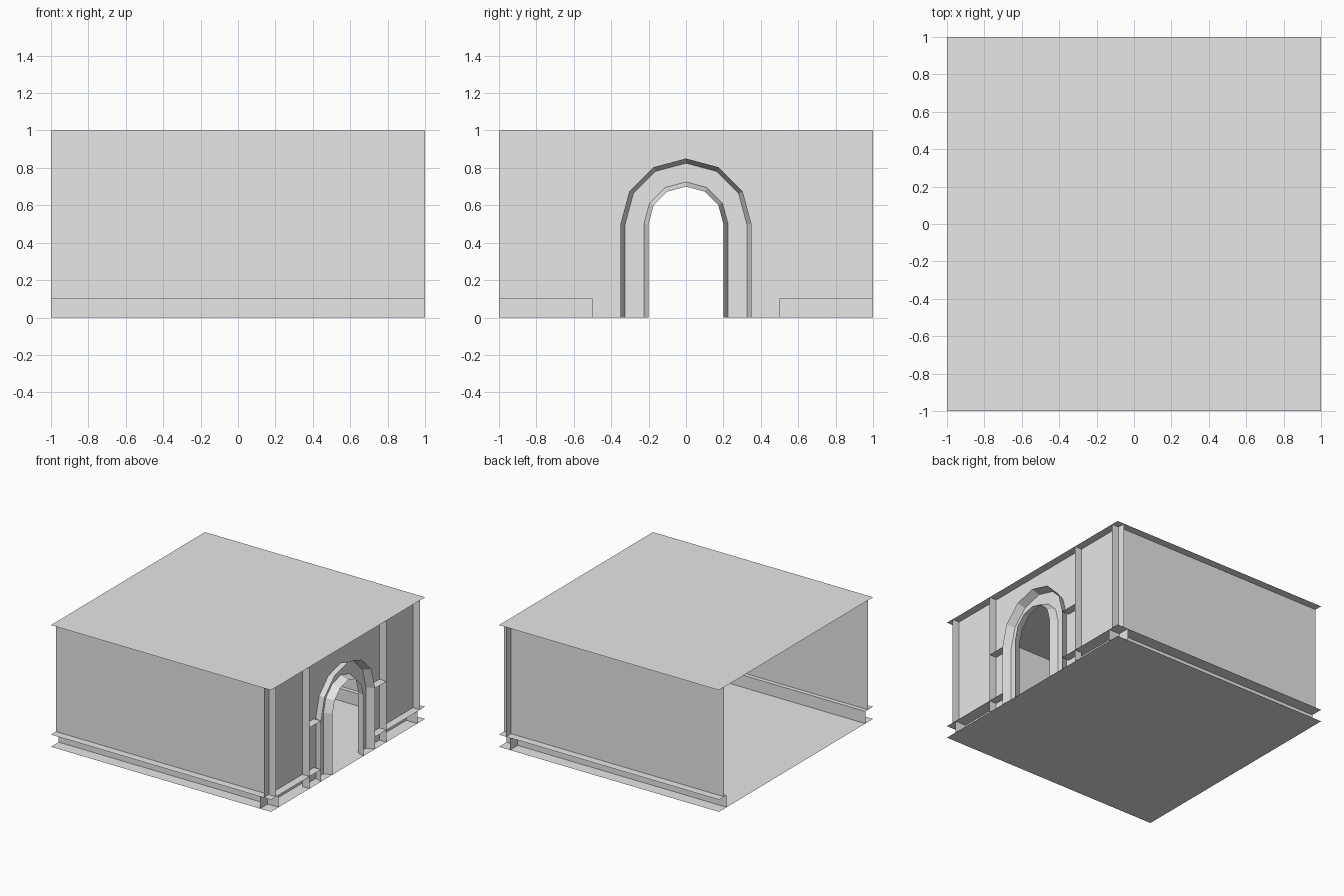
import bpy, math
from mathutils import Vector

old = bpy.data.objects.get("Cube")
if old:
    bpy.data.objects.remove(old, do_unlink=True)

stone = bpy.data.materials.new("light_grey_stone")
stone.use_nodes = True
stone.diffuse_color = (0.8, 0.8, 0.8, 1)
stone.node_tree.nodes["Principled BSDF"].inputs["Base Color"].default_value = (0.8, 0.8, 0.8, 1)

WALL, BASE, BASE_H, SPRING = 0.935, 0.9, 0.1, 0.5


def sheet(name, verts, faces):
    mesh = bpy.data.meshes.new(name)
    mesh.from_pydata(verts, [], faces)
    mesh.materials.append(stone)
    obj = bpy.data.objects.new(name, mesh)
    bpy.context.collection.objects.link(obj)
    return obj


def bridge(name, a, b):
    """Strip of quads between two paths of equal length."""
    n = len(a)
    return sheet(name, a + b, [(i, i + 1, n + i + 1, n + i) for i in range(n - 1)])


def flat(name, x, y, z):
    """Rectangle whose extent is zero along one axis."""
    if x[0] == x[1]:
        a, b = [(x[0], y[0], z[0]), (x[0], y[1], z[0])], [(x[0], y[0], z[1]), (x[0], y[1], z[1])]
    elif y[0] == y[1]:
        a, b = [(x[0], y[0], z[0]), (x[1], y[0], z[0])], [(x[0], y[0], z[1]), (x[1], y[0], z[1])]
    else:
        a, b = [(x[0], y[0], z[0]), (x[1], y[0], z[0])], [(x[0], y[1], z[0]), (x[1], y[1], z[0])]
    return bridge(name, a, b)


def arch(r, x):
    """Round-headed door outline, from one foot to the other."""
    head = [(x, -r * math.cos(i * math.pi / 6), SPRING + r * math.sin(i * math.pi / 6)) for i in range(7)]
    return [(x, -r, 0)] + head + [(x, r, 0)]


# Floor and ceiling
flat("floor", (-1, 1), (-1, 1), (0, 0))
flat("ceiling", (-1, 1), (-1, 1), (1, 1))

# Side walls, skirting and skirting ledges
for side, s in (("right", -1), ("left", 1)):
    flat(side + "_wall", (-1, 1), (s * WALL, s * WALL), (BASE_H, 1))
    flat(side + "_skirting", (-1, 1), (s * BASE, s * BASE), (0, BASE_H))
    flat(side + "_ledge", (-1, 1), (s * BASE, s), (BASE_H, BASE_H))

# Door wall: arched opening filled out to the rectangle around it
inner = arch(0.225, WALL)
rim = [(WALL, -0.5, 0), (WALL, -0.5, SPRING), (WALL, -0.5, 0.8), (WALL, -0.5, 1), (WALL, 0, 1),
       (WALL, 0.5, 1), (WALL, 0.5, 0.8), (WALL, 0.5, SPRING), (WALL, 0.5, 0)]
bridge("door_wall", inner, rim)
for side, s in (("right", -1), ("left", 1)):
    flat(side + "_door_wall_panel", (WALL, WALL), (s * 0.5, s), (BASE_H, 1))
    flat(side + "_door_skirting", (BASE, BASE), (s * 0.35, s), (0, BASE_H))
    flat(side + "_door_ledge", (BASE, 1), (s * 0.35, s), (BASE_H, BASE_H))
    flat(side + "_pilaster_fin", (WALL, 1), (s * 0.5, s * 0.5), (0, 1))
    flat(side + "_impost_ledge", (WALL, 1), (s * 0.35, s * 0.5), (SPRING, SPRING))

# Flared arch mouldings
bridge("outer_arch_moulding", arch(0.35, 1), arch(0.325, WALL))
bridge("inner_arch_moulding", arch(0.2, 1), arch(0.225, WALL))
